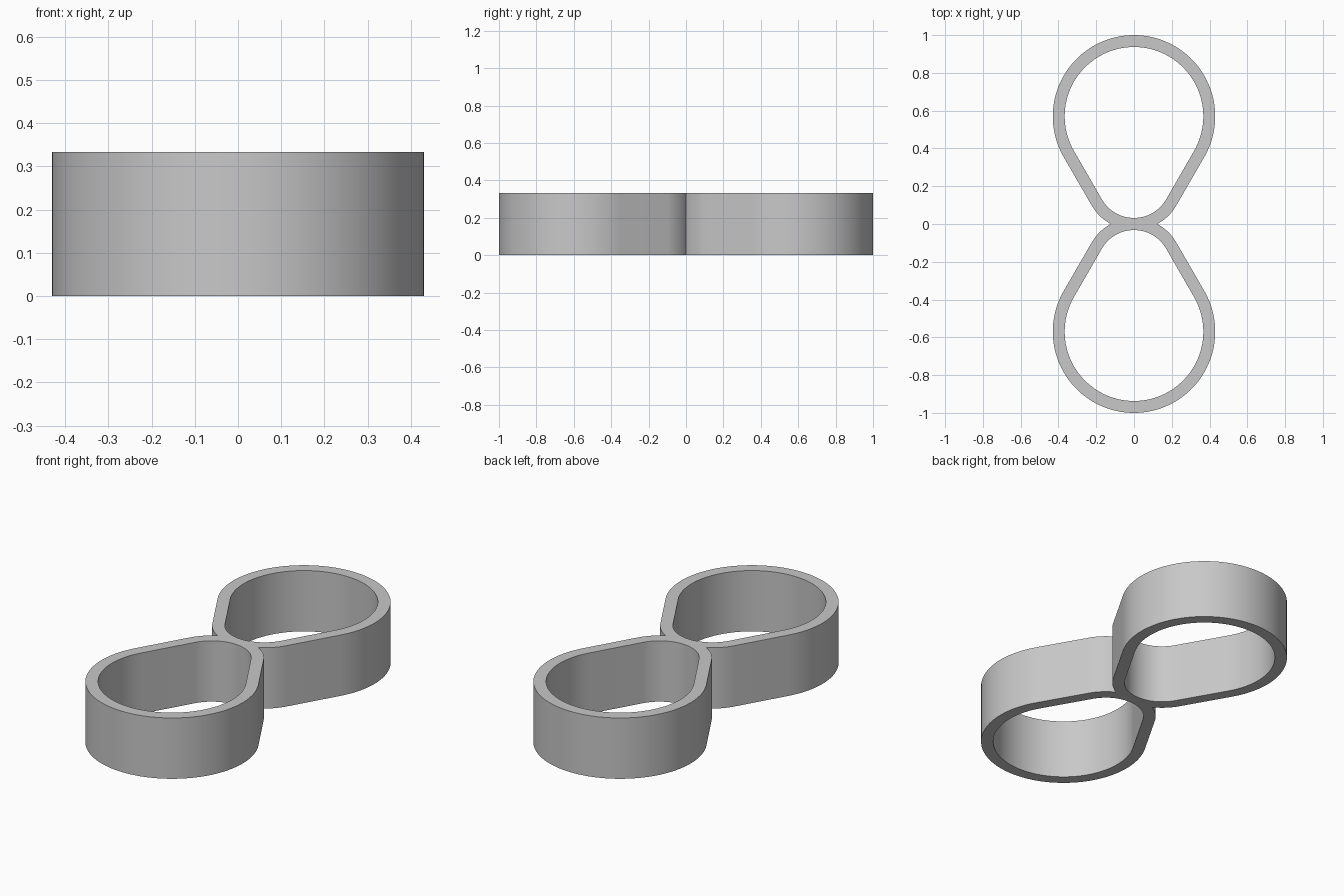
import bpy
import bmesh
from math import radians, degrees, sin, cos, asin

if "Cube" in bpy.data.objects:
    bpy.data.objects.remove(bpy.data.objects["Cube"], do_unlink=True)

HEIGHT = 0.333
WALL = 0.063
BIG_Y, BIG_R = 0.57, 0.43        # wide end, outer radius
SMALL_Y, SMALL_R = 0.228, 0.259  # narrow end, outer radius
FLANK = -30                      # direction the straight flank faces


def arc(centre_y, radius, start, end, steps):
    angles = [radians(start + (end - start) * i / steps) for i in range(steps + 1)]
    return [(radius * cos(a), centre_y + radius * sin(a)) for a in angles]


def teardrop(inset, start):
    """Narrow arc, wide arc, narrow arc; the straight flanks join them."""
    small, big = SMALL_R - inset, BIG_R - inset
    points = arc(SMALL_Y, small, start, FLANK, 16)
    points += arc(BIG_Y, big, FLANK, 180 - FLANK, 72)
    points += arc(SMALL_Y, small, 180 - FLANK, 180 - start, 16)
    return points[:-1]


def turned(points):
    return [(-x, -y) for x, y in points]


# Outline of both loops, joined where they cross at y = 0, and the two holes
half = teardrop(0, -degrees(asin(SMALL_Y / SMALL_R)))
hole = teardrop(WALL, -90)
outlines = [half + turned(half), hole, turned(hole)]

# Extruded flat shape
curve = bpy.data.curves.new("double_loop_band", 'CURVE')
curve.dimensions = '2D'
curve.fill_mode = 'BOTH'
curve.extrude = HEIGHT / 2
for outline in outlines:
    spline = curve.splines.new('POLY')
    spline.points.add(len(outline) - 1)
    for point, (x, y) in zip(spline.points, outline):
        point.co = (x, y, 0, 1)
    spline.use_cyclic_u = True

band = bpy.data.objects.new("double_loop_band", curve)
bpy.context.collection.objects.link(band)
bpy.ops.object.select_all(action='DESELECT')
band.select_set(True)
bpy.context.view_layer.objects.active = band
bpy.ops.object.convert(target='MESH')
band = bpy.context.object

# Weld the caps to the walls and stand the band on the ground
bm = bmesh.new()
bm.from_mesh(band.data)
bmesh.ops.remove_doubles(bm, verts=bm.verts, dist=0.0005)
bmesh.ops.translate(bm, verts=bm.verts, vec=(0, 0, HEIGHT / 2))
bmesh.ops.recalc_face_normals(bm, faces=bm.faces)
bm.to_mesh(band.data)
bm.free()
bpy.ops.object.shade_smooth_by_angle(angle=radians(30))

# Plain grey
grey = bpy.data.materials.new("grey")
grey.use_nodes = True
colour = (0.58, 0.58, 0.58, 1)
grey.diffuse_color = colour
grey.node_tree.nodes["Principled BSDF"].inputs["Base Color"].default_value = colour
band.data.materials.clear()
band.data.materials.append(grey)
